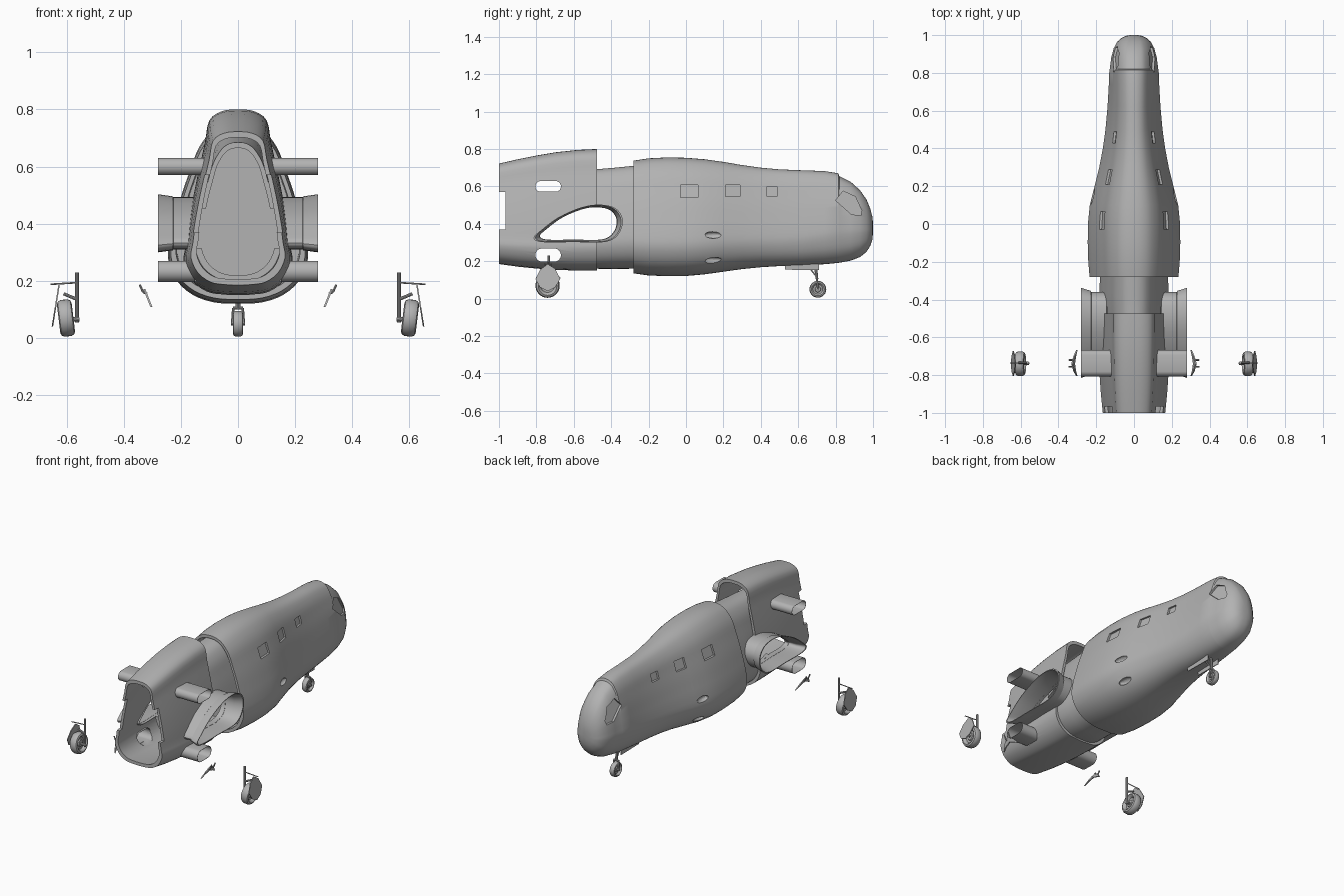
import bpy, bmesh, math
from mathutils import Vector, Matrix

if "Cube" in bpy.data.objects:
    bpy.data.objects.remove(bpy.data.objects["Cube"])

grey = bpy.data.materials.new("hull_grey")
grey.diffuse_color = (0.45, 0.45, 0.45, 1)
grey.use_nodes = True
grey.node_tree.nodes["Principled BSDF"].inputs["Base Color"].default_value = grey.diffuse_color


def make(name, verts, faces, angle=35):
    me = bpy.data.meshes.new(name)
    me.from_pydata([tuple(v) for v in verts], [], faces)
    bm = bmesh.new()
    bm.from_mesh(me)
    bmesh.ops.recalc_face_normals(bm, faces=bm.faces)
    bm.to_mesh(me)
    bm.free()
    me.materials.append(grey)
    ob = bpy.data.objects.new(name, me)
    bpy.context.collection.objects.link(ob)
    shade(ob, angle)
    return ob


def shade(ob, angle=35):
    bpy.ops.object.select_all(action='DESELECT')
    bpy.context.view_layer.objects.active = ob
    ob.select_set(True)
    bpy.ops.object.shade_smooth_by_angle(angle=math.radians(angle))


def loft(name, rings, caps=True, loop=False, angle=35):
    """Skin a list of equal closed rings."""
    n, m = len(rings[0]), len(rings)
    faces = []
    for i in range(m if loop else m - 1):
        a, b = i * n, ((i + 1) % m) * n
        faces += [(a + k, a + (k + 1) % n, b + (k + 1) % n, b + k) for k in range(n)]
    if caps and not loop:
        faces += [tuple(range(n)), tuple(range((m - 1) * n, m * n))]
    return make(name, [p for r in rings for p in r], faces, angle)


def smooth_loop(pts, sub=3):
    """Closed Catmull-Rom curve through 2D points."""
    out, n = [], len(pts)
    for i in range(n):
        p0, p1, p2, p3 = (Vector(pts[(i + k) % n]) for k in (-1, 0, 1, 2))
        for s in range(sub):
            t = s / sub
            out.append(0.5 * (2 * p1 + (p2 - p0) * t + (2 * p0 - 5 * p1 + 4 * p2 - p3) * t * t
                              + (3 * p1 - p0 - 3 * p2 + p3) * t ** 3))
    return out


# half cross-sections: (width fraction, height fraction)
PEAR = [(0, 0), (.35, .008), (.65, .05), (.88, .13), (1, .25), (.96, .38), (.88, .5),
        (.79, .62), (.68, .74), (.56, .86), (.38, .95), (.2, .99), (0, 1)]
OVAL = [(0, 0), (.35, .02), (.65, .09), (.88, .2), (1, .37), (.99, .48), (.96, .58),
        (.9, .69), (.8, .79), (.66, .88), (.45, .96), (.22, .99), (0, 1)]
TAIL = [(0, 0), (.32, .005), (.58, .02), (.85, .08), (1, .18), (.96, .27), (.9, .4),
        (.81, .55), (.71, .69), (.61, .82), (.53, .94), (.3, .99), (0, 1)]


def section(y, top, bot, w, blend=0, base=PEAR, inset=0):
    half = [((1 - blend) * a[0] + blend * b[0], (1 - blend) * a[1] + blend * b[1])
            for a, b in zip(base, OVAL)]
    ring = half + [(-x, h) for x, h in half[-2:0:-1]]
    kx, c = 1 - inset / max(w, .01), .5
    kz = 1 - 2 * inset / (top - bot)
    return [Vector((p.x * w * kx, y, bot + (top - bot) * (c + (p.y - c) * kz)))
            for p in smooth_loop(ring)]


# front hull stations: y, top, bottom, half width, blend
FRONT = [(-.28, .738, .135, .235, 0), (-.2, .75, .124, .242, 0), (-.1, .755, .12, .245, 0),
         (0, .753, .121, .244, 0), (.1, .745, .13, .234, 0), (.2, .731, .144, .209, 0),
         (.3, .714, .158, .184, 0), (.4, .70, .168, .165, 0), (.5, .691, .174, .151, 0),
         (.62, .686, .178, .14, .1), (.74, .682, .184, .133, .35), (.815, .67, .191, .13, .55),
         (.82, .655, .192, .128, .57), (.88, .625, .203, .12, .75), (.93, .58, .222, .107, .9),
         (.965, .53, .25, .088, 1), (.985, .482, .282, .066, 1), (.996, .44, .315, .042, 1),
         (1.0, .405, .35, .018, 1)]


def surf_x(y, z):
    """Half width of the front hull at a point of its side."""
    for a, b in zip(FRONT, FRONT[1:]):
        if a[0] <= y <= b[0]:
            t = (y - a[0]) / (b[0] - a[0])
            s = section(*[p + (q - p) * t for p, q in zip(a, b)])
            s = s[:len(s) // 2 + 1]
            for p, q in zip(s, s[1:]):
                if p.z <= z <= q.z and q.z > p.z:
                    return p.x + (q.x - p.x) * (z - p.z) / (q.z - p.z)
    return .05


def cut(ob, cutter, keep=False):
    bpy.context.view_layer.objects.active = ob
    mod = ob.modifiers.new("cut", 'BOOLEAN')
    mod.operation, mod.solver, mod.object = 'DIFFERENCE', 'EXACT', cutter
    bpy.ops.object.modifier_apply(modifier=mod.name)
    if not keep:
        bpy.data.objects.remove(cutter)


def prism(name, poly, x0, x1):
    """Extrude a (y, z) polygon along x."""
    return loft(name, [[Vector((x, y, z)) for y, z in poly] for x in (x0, x1)])


# front hull with a recessed rear bulkhead
rings = [section(-.19, .738, .135, .235, inset=.022), section(*FRONT[0], inset=.018)]
hull = loft("front_hull", rings + [section(*s) for s in FRONT])

# cabin and cockpit side windows, sunk into the skin
windows = [[(a, b), (c, b), (c, d), (a, d)] for a, b, c, d in
           [(-.03, .542, .065, .607), (.21, .545, .288, .607), (.43, .548, .49, .597)]]
windows.append([(.80, .525), (.84, .575), (.905, .545), (.94, .47), (.935, .445), (.885, .45)])
for side in (-1, 1):
    for poly in windows:
        deep = [Vector((side * (surf_x(y, z) - .012), y, z)) for y, z in poly]
        far = [Vector((side * (surf_x(y, z) + .05), y, z)) for y, z in poly]
        cut(hull, loft("window_cutter", [deep, far]))
    # small oval scoops low on the flanks
    for z in (.34, .205):
        bpy.ops.mesh.primitive_uv_sphere_add(segments=20, ring_count=10, radius=1)
        scoop = bpy.context.object
        scoop.matrix_world = (Matrix.Translation((side * surf_x(.145, z), .145, z))
                              @ Matrix.Diagonal((.02, .05, .018, 1)))
        bpy.context.view_layer.update()
        cut(hull, scoop)
shade(hull, 30)

# middle neck and raised tail shell, both hollow tubes
MID = [(-.19, .715, .16, .18), (-.28, .71, .16, .181), (-.38, .70, .159, .182),
       (-.5, .69, .16, .178), (-.62, .685, .2, .15)]
REAR = [(-.475, .80, .15, .19), (-.58, .795, .15, .189), (-.7, .782, .154, .186),
        (-.8, .765, .161, .182), (-.9, .745, .171, .175), (-1, .722, .185, .165)]


def tube(name, stations, base):
    outer = [section(*s, base=base) for s in stations]
    inner = [section(*s, base=base, inset=.02) for s in reversed(stations)]
    return loft(name, outer + inner, loop=True)


neck = tube("neck_shell", MID, PEAR)
tail = tube("tail_shell", REAR, TAIL)

# teardrop side intake outline in (y, z)
DROP = smooth_loop([(-.815, .325), (-.77, .302), (-.6, .302), (-.43, .303), (-.36, .345),
                    (-.338, .42), (-.375, .482), (-.46, .503), (-.56, .488), (-.68, .436),
                    (-.77, .37)], 4)


def drop(x, k):
    return [Vector((x, -.57 + (p.x + .57) * k, .4 + (p.y - .4) * k)) for p in DROP]


def stadium(zc, r, k=1):
    y0, ln = -.737, .07 - r
    return [(y0 + (ln if math.cos(a) > 0 else -ln) + r * k * math.cos(a), zc + r * k * math.sin(a))
            for a in [(i + .5) * math.pi / 12 for i in range(24)]]


hole = loft("intake_cutter", [drop(-.3, .86), drop(.3, .86)])
cut(neck, hole, True)
cut(tail, hole)
PIPES = [("upper_pipe", .60, .03), ("lower_pipe", .233, .037)]
for _, zc, r in PIPES:
    cut(tail, prism("pipe_cutter", stadium(zc, r, .95), -.3, .3))
cut(tail, prism("notch_cutter", [(-1.1, .37), (-.966, .37), (-.966, .57), (-1.1, .57)], -.3, .3))
shade(neck)
shade(tail)


def rod(name, a, b, r, n=10):
    a, b = Vector(a), Vector(b)
    q = (b - a).to_track_quat('Z', 'Y')
    ring = [q @ Vector((r * math.cos(t), r * math.sin(t), 0))
            for t in [2 * math.pi * i / n for i in range(n)]]
    return loft(name, [[a + p for p in ring], [b + p for p in ring]])


def wheel(name, centre, r, w, lean=0):
    """Rounded tyre with a dished hub, axle along x."""
    prof = [(-.55, .12), (-.55, .3), (-.3, .36), (-.3, .55), (-.75, .62), (-1, .75), (-.85, .9),
            (-.45, .98)]
    prof += [(-x, q) for x, q in reversed(prof)]
    rot = Matrix.Rotation(lean, 3, 'Y')
    loft(name, [[Vector(centre) + rot @ Vector((x * w, q * r * math.cos(t), q * r * math.sin(t)))
                 for t in [2 * math.pi * i / 28 for i in range(28)]] for x, q in prof])


for s, tag in ((-1, "left"), (1, "right")):
    # flared side intake
    loft(tag + "_intake", [drop(s * x, k) for x, k in
                           [(.145, .9), (.226, .9), (.228, .93), (.28, 1), (.28, .96),
                            (.23, .87), (.145, .87)]], loop=True)
    # open pipes through the tail
    for name, zc, r in PIPES:
        x0 = .118 if zc > .5 else .15
        loft(tag + "_" + name, [[Vector((s * x, y, z)) for y, z in stadium(zc, r, k)]
                                for x, k in ((x0, 1), (.28, 1), (.28, .96), (x0, .96))], loop=True)
    # main landing gear
    wheel(tag + "_main_wheel", (s * .602, -.74, .07), .066, .026, s * .12)
    rod(tag + "_main_strut", (s * .563, -.735, .055), (s * .563, -.735, .23), .007)
    rod(tag + "_main_axle", (s * .555, -.738, .065), (s * .625, -.738, .07), .008)
    rod(tag + "_main_fork", (s * .563, -.735, .135), (s * .61, -.735, .155), .006)
    rod(tag + "_main_link", (s * .56, -.735, .194), (s * .656, -.735, .188), .003)
    guard = [(-.805, .105), (-.78, .155), (-.74, .185), (-.70, .16), (-.672, .105), (-.70, .06),
             (-.74, .04), (-.78, .06)]
    loft(tag + "_wheel_door", [[Vector((s * (.647 - (z - .04) * .16 + d), y, z)) for y, z in guard]
                               for d in (0, .005)])
    # small crescent gear door with hooked hinges
    moon = [(-.805, .108), (-.78, .145), (-.74, .172), (-.70, .145), (-.668, .108), (-.70, .125),
            (-.74, .14), (-.78, .125)]
    loft(tag + "_crescent_door", [[Vector((s * (.298 + (z - .105) * .4 + d), y, z))
                                   for y, z in moon] for d in (0, .007)])
    for y in (-.755, -.72):
        rod(tag + "_door_hinge", (s * .318, y, .155), (s * .332, y, .16), .004)
        rod(tag + "_door_hook", (s * .332, y, .16), (s * .344, y, .187), .004)
    # nose gear doors and fork
    prism(tag + "_nose_door", [(.53, .155), (.71, .152), (.71, .192), (.53, .192)],
          s * .036, s * .04)
    rod(tag + "_nose_fork", (s * .02, .705, .05), (s * .016, .70, .105), .005)

# nose landing gear
wheel("nose_wheel", (0, .705, .05), .046, .018)
rod("nose_axle", (-.024, .705, .05), (.024, .705, .05), .006)
rod("nose_fork_bridge", (-.018, .70, .105), (.018, .70, .105), .006)
rod("nose_strut", (0, .70, .105), (0, .69, .2), .008)
rod("nose_brace", (0, .70, .115), (0, .64, .19), .004)
